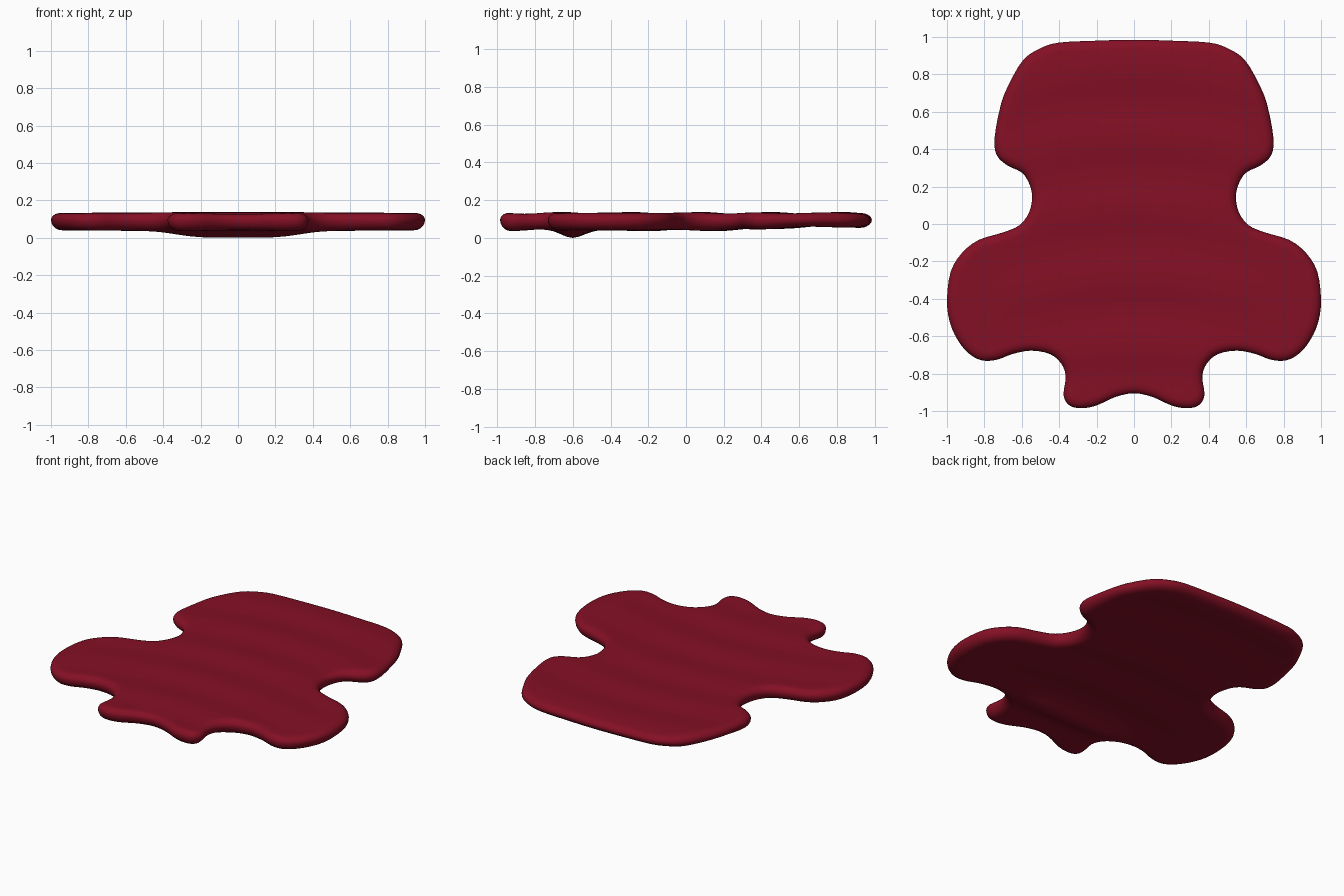
import bpy, bmesh, math
from mathutils import Vector
from mathutils.geometry import delaunay_2d_cdt

if "Cube" in bpy.data.objects:
    bpy.data.objects.remove(bpy.data.objects["Cube"])

# Right half of the outline, from the back centre round to the front centre
HALF = [(0, .99), (.2, .985), (.4, .975), (.5, .945), (.59, .885), (.66, .77),
        (.71, .65), (.745, .47), (.735, .375), (.68, .32), (.6, .28), (.56, .22),
        (.545, .15), (.56, .07), (.61, 0), (.7, -.04), (.83, -.08), (.92, -.15),
        (.98, -.25), (1, -.4), (.985, -.52), (.94, -.62), (.88, -.69),
        (.81, -.725), (.73, -.72), (.65, -.69), (.55, -.672), (.45, -.69),
        (.39, -.74), (.365, -.81), (.377, -.91), (.345, -.965), (.28, -.98),
        (.2, -.965), (.1, -.92), (0, -.9)]
MID = 0.095


def smooth_loop(points, steps):
    """Closed curve passing through all points."""
    n, out = len(points), []
    for i in range(n):
        a, b, c, d = (points[(i + k) % n] for k in (-1, 0, 1, 2))
        for s in range(steps):
            t = s / steps
            out.append(0.5 * (2 * b + (c - a) * t + (2 * a - 5 * b + 4 * c - d) * t * t
                              + (3 * b - a - 3 * c + d) * t ** 3))
    return out


def inset(loop, dist):
    n, out = len(loop), []
    for i, p in enumerate(loop):
        t = (loop[(i + 1) % n] - loop[i - 1]).normalized()
        out.append(p + Vector((t.y, -t.x)) * dist)
    return out


def inside(p, loop):
    hit = False
    for i, b in enumerate(loop):
        a = loop[i - 1]
        if (a.y > p.y) != (b.y > p.y) and p.x < a.x + (b.x - a.x) * (p.y - a.y) / (b.y - a.y):
            hit = not hit
    return hit


def ripple(x, y):
    return 0.005 * math.sin(17 * (y + 0.22 * x * x)) * math.cos(1.6 * x)


def top_z(x, y):
    return 0.132 + ripple(x, y)


def bottom_z(x, y):
    ridge = 0.036 * math.exp(-((y + 0.6) / 0.08) ** 2 - (x / 0.36) ** 4)
    rise = 0.018 / (1 + math.exp(-12 * (y - 0.45)))
    return 0.04 + rise - ridge + ripple(x, y + 0.1)


points = [Vector(p) for p in HALF]
points += [Vector((-x, y)) for x, y in HALF[-2:0:-1]]
outline = smooth_loop(points, 3)
N = len(outline)

bm = bmesh.new()
# Rounded rim and rippled sheet, once for the upper side and once for the lower
for surface, width in ((top_z, 0.05), (bottom_z, 0.06)):
    previous = None
    for k in range(6):
        a = k / 5 * math.pi / 2
        flat = inset(outline, width * (1 - math.cos(a)))
        ring = [bm.verts.new((p.x, p.y, MID + (surface(p.x, p.y) - MID) * math.sin(a)))
                for p in flat]
        if previous:
            for i in range(N):
                j = (i + 1) % N
                bm.faces.new((previous[i], previous[j], ring[j], ring[i]))
        previous = ring
    guard = inset(outline, width + 0.02)
    grid = [Vector((i * 0.035, j * 0.035)) for i in range(-28, 29) for j in range(-28, 29)]
    grid = [p for p in grid if inside(p, guard) and inside(p, flat)]
    edges = [(i, (i + 1) % N) for i in range(N)]
    co, _, tris, *_ = delaunay_2d_cdt(flat + grid, edges, [], 1, 1e-6)
    sheet = [bm.verts.new((p.x, p.y, surface(p.x, p.y))) for p in co]
    for tri in tris:
        bm.faces.new([sheet[i] for i in tri])

bmesh.ops.remove_doubles(bm, verts=bm.verts[:], dist=1e-4)
bmesh.ops.recalc_face_normals(bm, faces=bm.faces[:])
# Stand the lowest point on the ground
low = min(v.co.z for v in bm.verts)
for v in bm.verts:
    v.co.z -= low
    v.co.y -= 0.005
for f in bm.faces:
    f.smooth = True

mesh = bpy.data.meshes.new("flat_pad")
bm.to_mesh(mesh)
bm.free()
red = bpy.data.materials.new("deep red")
red.diffuse_color = (0.23, 0.005, 0.018, 1)
red.use_nodes = True
red.node_tree.nodes["Principled BSDF"].inputs["Base Color"].default_value = red.diffuse_color
mesh.materials.append(red)
pad = bpy.data.objects.new("flat_pad", mesh)
bpy.context.collection.objects.link(pad)
